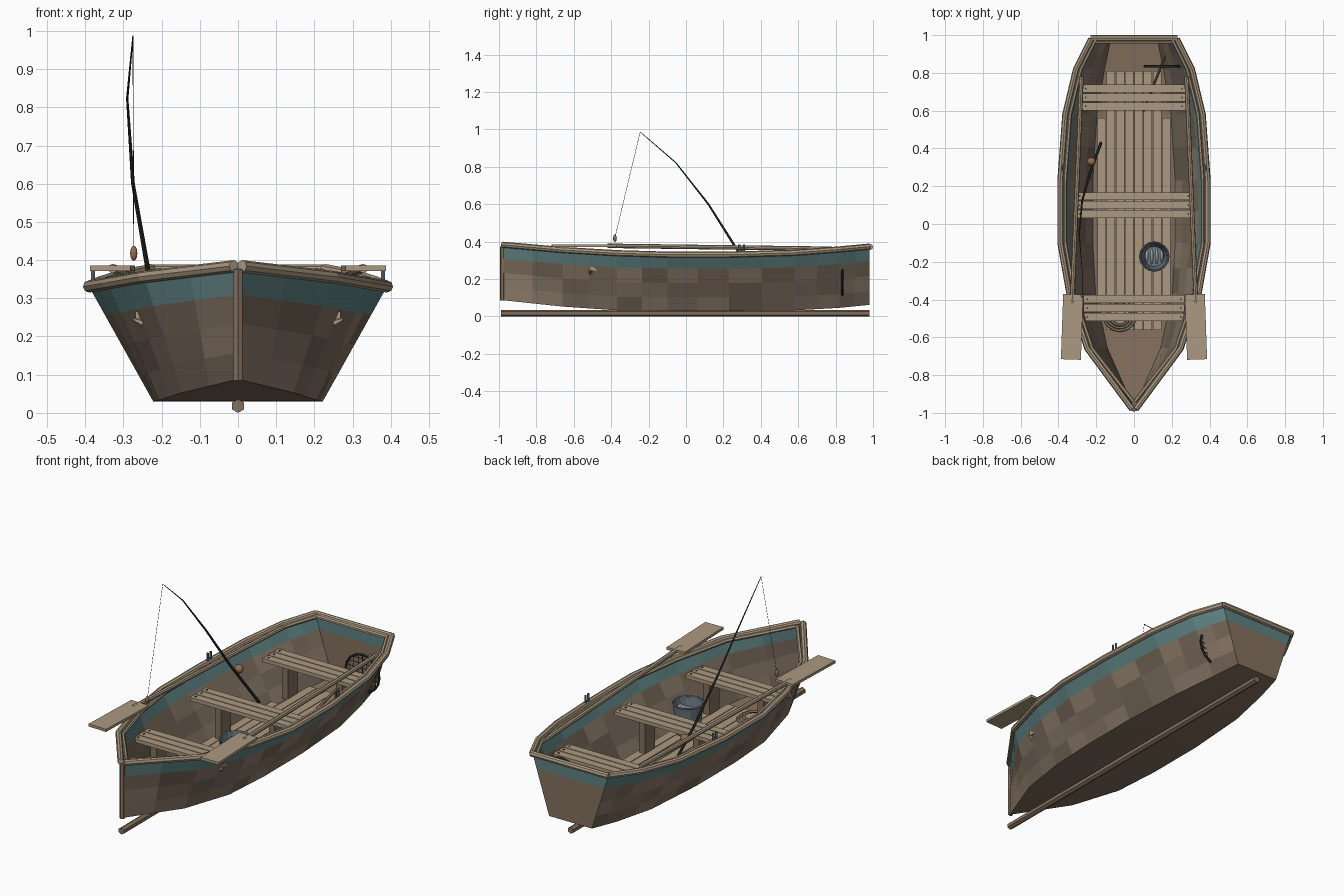
import bpy, bmesh, math, random
from mathutils import Vector

if "Cube" in bpy.data.objects:
    bpy.data.objects.remove(bpy.data.objects["Cube"])

random.seed(4)


def mat(name, r, g, b):
    m = bpy.data.materials.new(name)
    m.diffuse_color = (r, g, b, 1)
    m.use_nodes = True
    m.node_tree.nodes["Principled BSDF"].inputs["Base Color"].default_value = m.diffuse_color
    return m


WOODS = [mat(f"hull_wood_{i}", .22 * k, .165 * k, .12 * k) for i, k in enumerate((.75, .9, 1.05, 1.25))]
TEAL = mat("teal_paint", .115, .22, .22)
PALE = mat("pale_wood", .41, .32, .22)
BROWN = mat("brown_wood", .23, .16, .11)
DARK = mat("dark", .03, .03, .03)
STEEL = mat("steel", .15, .19, .22)
FISH = mat("fish", .4, .45, .47)
ROPE = mat("rope", .36, .29, .19)
CORK = mat("cork", .3, .15, .08)


def finish(name, bm, m, smooth=False):
    me = bpy.data.meshes.new(name)
    bm.to_mesh(me)
    bm.free()
    ob = bpy.data.objects.new(name, me)
    bpy.context.collection.objects.link(ob)
    for x in (m if isinstance(m, list) else [m]):
        me.materials.append(x)
    for p in me.polygons:
        p.use_smooth = smooth
    return ob


def box(name, loc, size, m, rot=0):
    bm = bmesh.new()
    bmesh.ops.create_cube(bm, size=1)
    bmesh.ops.scale(bm, vec=size, verts=bm.verts)
    ob = finish(name, bm, m)
    ob.location, ob.rotation_euler.z = loc, rot
    return ob


def rod(name, a, b, r, m, sides=6, r2=None):
    a, b = Vector(a), Vector(b)
    bm = bmesh.new()
    bmesh.ops.create_cone(bm, cap_ends=True, segments=sides, radius1=r,
                          radius2=r if r2 is None else r2, depth=(b - a).length)
    ob = finish(name, bm, m)
    ob.location = (a + b) / 2
    ob.rotation_mode = 'QUATERNION'
    ob.rotation_quaternion = (b - a).to_track_quat('Z', 'Y')
    return ob


def ball(name, loc, size, m):
    bm = bmesh.new()
    bmesh.ops.create_uvsphere(bm, u_segments=10, v_segments=6, radius=1)
    bmesh.ops.scale(bm, vec=size, verts=bm.verts)
    ob = finish(name, bm, m, True)
    ob.location = loc
    return ob


def tube(name, pts, r, m, radii=None, closed=False, res=1):
    cu = bpy.data.curves.new(name, 'CURVE')
    cu.dimensions, cu.bevel_depth, cu.bevel_resolution = '3D', r, res
    cu.use_fill_caps = True
    sp = cu.splines.new('POLY')
    sp.points.add(len(pts) - 1)
    for i, p in enumerate(pts):
        sp.points[i].co = (*p, 1)
        sp.points[i].radius = radii[i] if radii else 1
    sp.use_cyclic_u = closed
    tmp = bpy.data.objects.new(name, cu)
    bpy.context.collection.objects.link(tmp)
    me = bpy.data.meshes.new_from_object(tmp.evaluated_get(bpy.context.evaluated_depsgraph_get()))
    bpy.data.objects.remove(tmp)
    ob = bpy.data.objects.new(name, me)
    bpy.context.collection.objects.link(ob)
    me.materials.clear()
    me.materials.append(m)
    for p in me.polygons:
        p.use_smooth = False
    return ob


def circle(c, r, n, plane="xy"):
    t = [2 * math.pi * i / n for i in range(n)]
    if plane == "xy":
        return [(c[0] + r * math.cos(a), c[1] + r * math.sin(a), c[2]) for a in t]
    return [(c[0] + r * math.cos(a), c[1], c[2] + r * math.sin(a)) for a in t]


# Hull stations: y, top half-width, top z, bottom half-width, bottom z
ST = [(-.98, .008, .38, .004, .087), (-.66, .245, .352, .145, .053), (-.37, .34, .335, .207, .033),
      (-.1, .388, .327, .222, .03), (.23, .388, .327, .222, .03), (.58, .362, .337, .2, .033),
      (.82, .305, .355, .16, .046), (.98, .225, .37, .127, .062)]
fine = []
for a, b in zip(ST, ST[1:]):
    fine += [a, tuple((p + q) / 2 for p, q in zip(a, b))]
fine.append(ST[-1])

# Hull shell: flaring patched strakes, flat bottom, transom
FR = [0, .24, .5, .76, 1]
bm = bmesh.new()
rows = []
for y, tw, tz, bw, bz in fine:
    half = [(bw + (tw - bw) * f, bz + (tz - bz) * f) for f in FR]
    sec = [(-x, z) for x, z in reversed(half)] + half
    rows.append([bm.verts.new((x, y, z)) for x, z in sec])
for r0, r1 in zip(rows, rows[1:]):
    for j in range(9):
        f = bm.faces.new((r0[j], r0[j + 1], r1[j + 1], r1[j]))
        f.material_index = 4 if j in (0, 8) else 5 if j == 4 else random.randrange(4)
for j in range(4):
    e = rows[-1]
    f = bm.faces.new((e[j], e[j + 1], e[8 - j], e[9 - j]))
    f.material_index = 4 if j == 0 else 5
bmesh.ops.recalc_face_normals(bm, faces=bm.faces)
bm.faces.ensure_lookup_table()
if bm.faces[4].normal.z > 0:
    bmesh.ops.reverse_faces(bm, faces=bm.faces)
hull = finish("hull", bm, WOODS + [TEAL, BROWN])
so = hull.modifiers.new("thickness", 'SOLIDIFY')
so.thickness, so.offset = .008, -1

# Keel, stem and gunwale rails
keel = box("keel_placeholder", (0, 0, 0), (1, 1, 1), BROWN)
bpy.data.objects.remove(keel)
bm = bmesh.new()
bmesh.ops.create_cone(bm, cap_ends=True, segments=6, radius1=.018, radius2=.018, depth=1.97)
keel = finish("keel", bm, BROWN)
keel.location, keel.rotation_euler.x = (0, -.005, .018), math.pi / 2
rod("stem", (0, -.982, .085), (0, -.982, .375), .013, BROWN)
for s, side in ((-1, "left"), (1, "right")):
    tube(f"{side}_gunwale", [(s * (w + .002), y, z + .004) for y, w, z, _, _ in ST], .016, PALE, res=2)
    tube(f"{side}_inner_rail", [(s * max(w - .024, .004), y + (.04 if i == 0 else 0), z)
                                for i, (y, w, z, _, _) in enumerate(ST)], .01, PALE)
    rod(f"{side}_bow_peg", (s * .25, -.51, .235), (s * .275, -.515, .245), .011, PALE, 6, .004)
rod("transom_rail", (-.23, .984, .372), (.23, .984, .372), .016, PALE, 8)
rod("transom_inner_rail", (-.21, .965, .368), (.21, .965, .368), .01, PALE)

# Floor boards
for i in range(8):
    y0, y1 = (-.42, .56) if i in (0, 7) else (-.56, .81)
    box("floor_board", ((i - 3.5) * .049, (y0 + y1) / 2, .064), (.045, y1 - y0, .014), PALE)

# Seats: three slats, two legs and nails each
for y, w in ((.67, .275), (.1, .308), (-.445, .268)):
    for k in (-1, 0, 1):
        box("seat_slat", (0, y + k * .047, .255), (2 * w, .042, .02), PALE)
        for s in (-1, 1):
            rod("seat_nail", (s * (w - .02), y + k * .047, .262), (s * (w - .02), y + k * .047, .268), .005, DARK)
    for s in (-1, 1):
        box("seat_leg", (s * .16, y, .155), (.035, .085, .18), BROWN)

# Oars and rowlocks
for s, side in ((-1, "left"), (1, "right")):
    rod(f"{side}_oar_shaft", (s * .328, -.42, .378), (s * .278, .78, .362), .012, PALE, 8)
    box(f"{side}_oar_blade", (s * .328, -.545, .379), (.106, .345, .014), PALE, s * .035)
    for y in (.285, .31):
        rod(f"{side}_rowlock", (s * .38, y, .33), (s * .38, y, .386), .006, STEEL)
    rod(f"{side}_rowlock_bar", (s * .38, .285, .352), (s * .38, .31, .352), .005, STEEL)

# Fishing rod with reel, line and float
tip = (-.275, -.245, .987)
tube("fishing_rod", [(-.175, .43, .12), (-.235, .265, .37), (-.275, .12, .6), (-.29, -.055, .823), tip],
     .008, DARK, radii=[1, .85, .65, .4, .2])
ball("reel", (-.225, .33, .325), (.024, .022, .022), CORK)
rod("fishing_line", tip, (-.273, -.378, .43), .001, DARK, 4)
ball("float", (-.273, -.38, .418), (.01, .01, .02), CORK)

# Bucket with handle and fish
bx, by = .107, -.172
bm = bmesh.new()
rings = []
for r, z in ((.058, .075), (.076, .235), (.07, .235), (.053, .085)):
    rings.append([bm.verts.new(p) for p in circle((bx, by, z), r, 16)])
for a, b in zip(rings, rings[1:]):
    for i in range(16):
        bm.faces.new((a[i], a[(i + 1) % 16], b[(i + 1) % 16], b[i]))
bm.faces.new(rings[0][::-1])
bm.faces.new(rings[-1])
finish("bucket", bm, STEEL)
tube("bucket_rim", circle((bx, by, .235), .076, 16), .005, STEEL, closed=True)
tube("bucket_handle", [(bx + .077 * math.cos(a), by - .077 * math.sin(a), .232 - .035 * math.sin(a))
                       for a in [math.pi * i / 8 for i in range(9)]], .003, DARK)
for i in range(4):
    f = ball("fish", (bx - .039 + i * .026, by, .2), (.01, .05 - .012 * (i in (0, 3)), .018), FISH)
    f.rotation_euler.x = .5

# Rope coil on the floor by the bow seat
for k, r in enumerate((.085, .07, .055)):
    tube("rope_coil", circle((-.075, -.48, .079 + .008 * k), r, 16), .007, ROPE, closed=True)

# Landing net leaning by the transom
c, R = (.155, .835, .21), .1
tube("net_hoop", circle(c, R, 16, "xz"), .006, DARK, closed=True)
for k in range(-3, 4):
    d = k * .026
    h = math.sqrt(R * R - d * d)
    rod("net_cord", (c[0] + d, c[1], c[2] - h), (c[0] + d, c[1], c[2] + h), .0018, DARK, 4)
    rod("net_cord", (c[0] - h, c[1], c[2] + d), (c[0] + h, c[1], c[2] + d), .0018, DARK, 4)
rod("net_handle", (.165, .89, .29), (.05, .6, .08), .008, BROWN)
